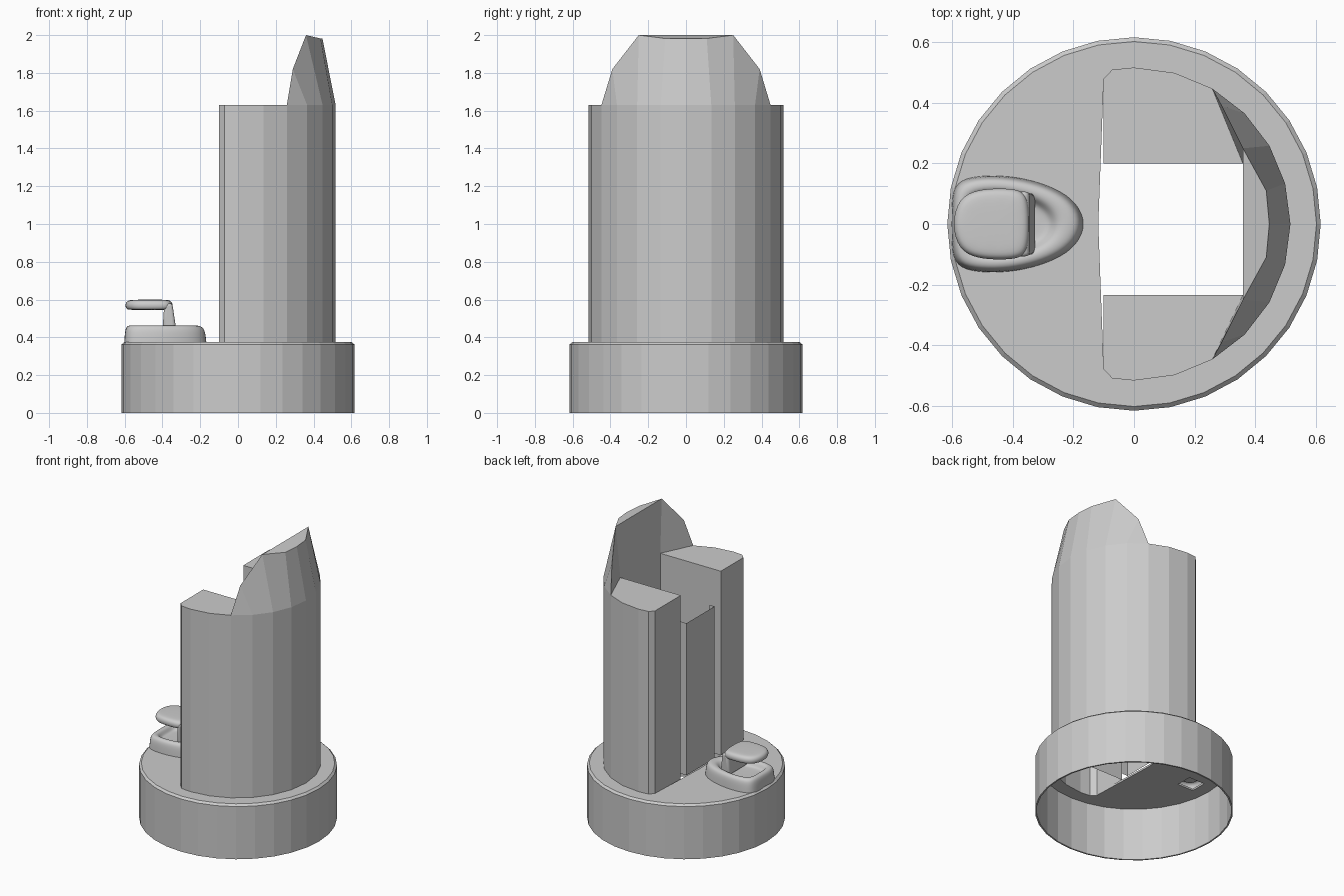
import bpy, bmesh, math
from mathutils import Vector

cube = bpy.data.objects.get("Cube")
if cube:
    bpy.data.objects.remove(cube, do_unlink=True)

grey = bpy.data.materials.new("plain_grey")
grey.use_nodes = True
grey.diffuse_color = (0.6, 0.6, 0.6, 1)
grey.node_tree.nodes["Principled BSDF"].inputs["Base Color"].default_value = (0.6, 0.6, 0.6, 1)


def build(name, faces):
    """Make an object from faces given as lists of points."""
    bm = bmesh.new()
    for f in faces:
        bm.faces.new([bm.verts.new(p) for p in f])
    bmesh.ops.remove_doubles(bm, verts=bm.verts, dist=0.0005)
    bmesh.ops.recalc_face_normals(bm, faces=bm.faces)
    mesh = bpy.data.meshes.new(name)
    bm.to_mesh(mesh)
    bm.free()
    mesh.materials.append(grey)
    ob = bpy.data.objects.new(name, mesh)
    bpy.context.collection.objects.link(ob)
    return ob


def at(points, z):
    return [Vector((p[0], p[1], z)) for p in points]


def bands(rings):
    """Quads joining successive closed rings."""
    return [[a[i - 1], a[i], b[i], b[i - 1]]
            for a, b in zip(rings, rings[1:]) for i in range(len(a))]


def prism(name, outline, z0, z1):
    lo, hi = at(outline, z0), at(outline, z1)
    return build(name, bands([lo, hi]) + [lo, hi])


def activate(ob):
    bpy.ops.object.select_all(action='DESELECT')
    ob.select_set(True)
    bpy.context.view_layer.objects.active = ob


def soften(ob, angle=40):
    activate(ob)
    bpy.ops.object.shade_smooth_by_angle(angle=math.radians(angle))


def circle(r, n):
    return [(r * math.cos(2 * math.pi * i / n), r * math.sin(2 * math.pi * i / n)) for i in range(n)]


# Tower outline: faceted arc with a chamfered flat side
SHOULDER, FLOOR, R = 1.63, 0.365, 0.517
arc = [(R * math.cos(math.radians(a)), R * math.sin(math.radians(a))) for a in range(-90, 91, 15)]
outer = [(-0.1, -0.48), (-0.072, -0.51)] + arc + [(-0.072, 0.51), (-0.1, 0.48)]
channel = [(-0.1, 0.2), (0.36, 0.2), (0.36, -0.235), (-0.1, -0.235)]
outline = outer + channel

# Hollow base drum with a thin wall
wall = [(0.603, 0.375), (0.617, 0.362), (0.617, 0), (0.607, 0), (0.607, 0.362)]
rings = [at(circle(r, 32), z) for r, z in wall]
base = build("base_drum", bands(rings) + [rings[0], rings[-1]])
cutters = [prism("tower_cutter", outer + [(-0.118, 0)], 0.3, 0.45),
           prism("drain_cutter", [(-0.52, -0.05), (-0.4, -0.05), (-0.4, 0.06), (-0.52, 0.06)], 0.3, 0.45)]
for cutter in cutters:
    cutter.hide_render = True
    activate(base)
    mod = base.modifiers.new("opening", 'BOOLEAN')
    mod.operation, mod.solver, mod.object = 'DIFFERENCE', 'EXACT', cutter
    bpy.ops.object.modifier_apply(modifier=mod.name)
    bpy.data.objects.remove(cutter, do_unlink=True)

# Tower walls, column tops and the raised crest
faces = bands([at(outline, FLOOR), at(outline, SHOULDER)])
top = at(outline, SHOULDER)
n = len(outer)
first, last = 4, n - 5          # where the crest meets the shoulders
c_left, b_left, b_right, c_right = top[n:]
faces += [top[:first + 1] + [b_right, c_right],
          top[last:n] + [c_left, b_left]]

half = [(0.29, 0.39, 1.82), (0.36, 0.25, 2.0), (0.437, 0.11, 1.982)]
ridge = ([top[first]] + [Vector((x, -y, z)) for x, y, z in half] + [Vector((0.447, 0, 1.982))]
         + [Vector(p) for p in reversed(half)] + [top[last]])
foot = top[first:last + 1]
for i in range(len(foot) - 1):
    quad = [foot[i], foot[i + 1], ridge[i + 1], ridge[i]]
    if i == 0:
        quad.pop()
    elif i == len(foot) - 2:
        quad.pop(2)
    faces.append(quad)
faces += [ridge[2:7],
          [b_right, ridge[2], ridge[6], b_left],
          [ridge[0], ridge[1], ridge[2], b_right],
          [ridge[8], ridge[7], ridge[6], b_left]]
build("tower", faces)

# Thin folded door panel set in the channel
fold = [(-0.04, 0.13), (-0.095, 0.13), (-0.095, -0.175), (-0.055, -0.175)]
lo, hi = at(fold, FLOOR), at(fold, 1.41)
build("door_panel", [[lo[i], lo[i + 1], hi[i + 1], hi[i]] for i in range(3)])


def rounded(name, outline, centre, levels, close_bottom):
    """Stack scaled copies of an outline and smooth them."""
    rings = [[Vector((centre + (x - centre) * s, y * s, z)) for x, y in outline] for s, z in levels]
    ob = build(name, bands(rings) + [rings[-1]] + ([rings[0]] if close_bottom else []))
    sub = ob.modifiers.new("smooth", 'SUBSURF')
    sub.levels = sub.render_levels = 2
    for p in ob.data.polygons:
        p.use_smooth = True
    return ob


def mirrored(side):
    """Close a half outline that starts and ends on the centre line."""
    return side + [(x, -y) for x, y in reversed(side[1:-1])]


# Egg-shaped pedestal with a dished top
egg = mirrored([(-0.16, 0), (-0.19, 0.07), (-0.26, 0.118), (-0.36, 0.15), (-0.46, 0.161),
                (-0.56, 0.153), (-0.602, 0.115), (-0.6, 0)])
rounded("pedestal", egg, -0.45,
        [(1.01, 0.37), (1.0, 0.4), (0.97, 0.45), (0.86, 0.464), (0.7, 0.462), (0.62, 0.43), (0.5, 0.425)], False)

# Oval cap above the pedestal
oval = mirrored([(-0.345, 0), (-0.348, 0.07), (-0.365, 0.112), (-0.43, 0.119), (-0.52, 0.115),
                 (-0.58, 0.085), (-0.603, 0)])
rounded("handle_cap", oval, -0.47,
        [(0.8, 0.545), (0.97, 0.548), (1.02, 0.572), (0.94, 0.594), (0.7, 0.6)], True)

# Slanted post joining cap and pedestal
lo = at([(-0.4, -0.1), (-0.325, -0.1), (-0.325, 0.1), (-0.4, 0.1)], 0.43)
hi = at([(-0.39, -0.108), (-0.348, -0.108), (-0.348, 0.108), (-0.39, 0.108)], 0.58)
post = build("handle_post", bands([lo, hi]) + [lo, hi])
bev = post.modifiers.new("round", 'BEVEL')
bev.width, bev.segments = 0.015, 3
soften(post)
